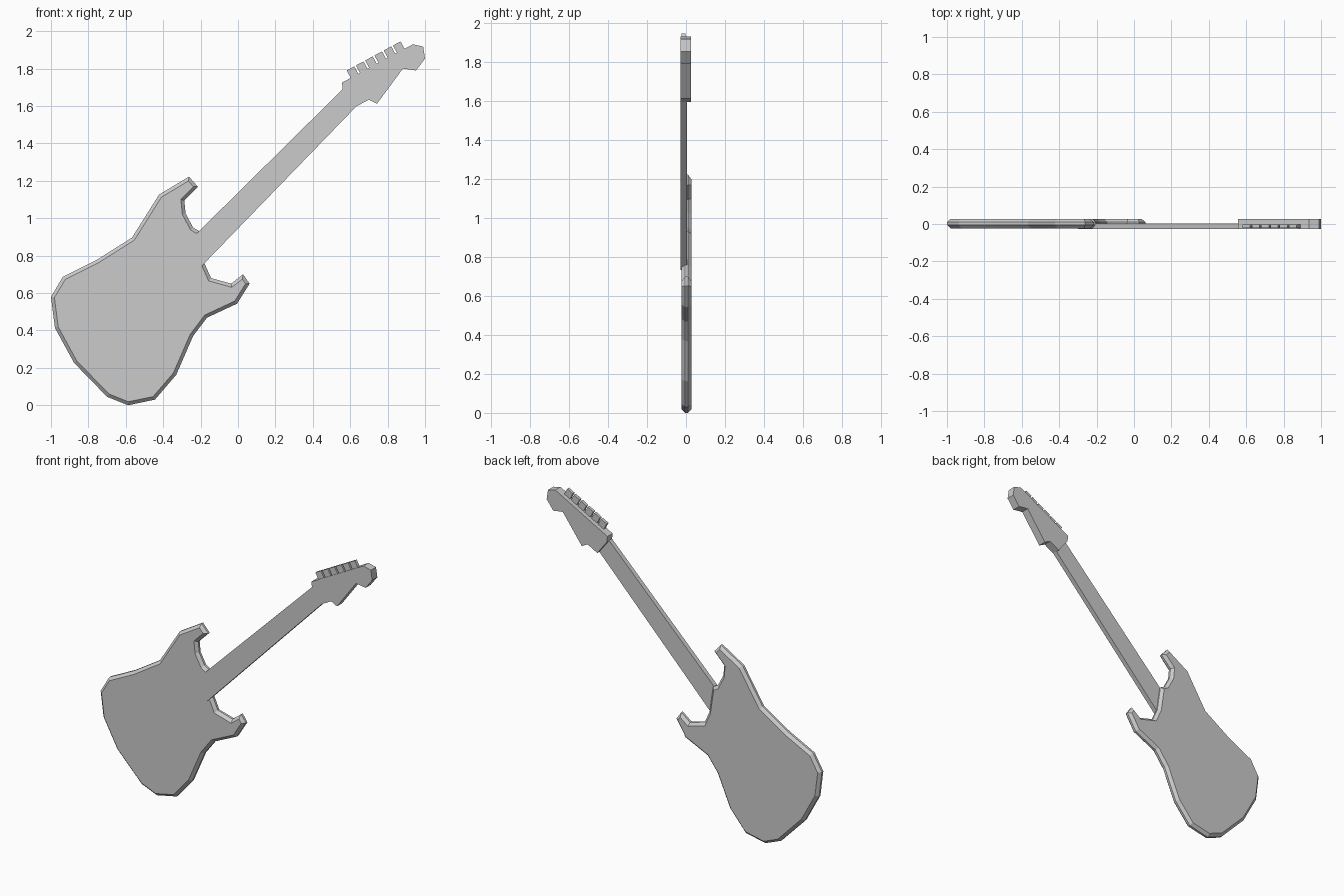
import bpy, bmesh, math


def slab(name, outline, y_front, y_back, chamfer=0.0):
    """Extrude an (x, z) outline along y, optionally chamfering both rims."""
    bm = bmesh.new()
    front = bm.faces.new([bm.verts.new((x, y_front, z)) for x, z in outline])
    ext = bmesh.ops.extrude_face_region(bm, geom=[front], use_keep_orig=True)
    verts = [g for g in ext["geom"] if isinstance(g, bmesh.types.BMVert)]
    bmesh.ops.translate(bm, verts=verts, vec=(0, y_back - y_front, 0))
    bmesh.ops.recalc_face_normals(bm, faces=bm.faces[:])
    if chamfer:
        rim = [e for e in bm.edges
               if abs(e.verts[0].co.y - e.verts[1].co.y) < 1e-5]
        bmesh.ops.bevel(bm, geom=rim, offset=chamfer, offset_type='OFFSET',
                        segments=1, affect='EDGES')
    mesh = bpy.data.meshes.new(name)
    bm.to_mesh(mesh)
    bm.free()
    obj = bpy.data.objects.new(name, mesh)
    bpy.context.collection.objects.link(obj)
    return obj


# Body with two horns and chamfered rims
slab("body", [
    (-0.262, 1.222), (-0.214, 1.168), (-0.287, 1.094), (-0.28, 1.025),
    (-0.24, 0.95), (-0.205, 0.93), (-0.18, 0.76), (-0.144, 0.68),
    (-0.037, 0.65), (0.027, 0.70), (0.062, 0.65), (-0.005, 0.543),
    (-0.166, 0.468), (-0.24, 0.37), (-0.33, 0.163), (-0.444, 0.03),
    (-0.588, 0.0), (-0.70, 0.045), (-0.877, 0.227), (-0.979, 0.414),
    (-1.0, 0.58), (-0.936, 0.687), (-0.754, 0.778), (-0.567, 0.896),
    (-0.422, 1.126)], -0.023, 0.028, 0.018)

# Tapered neck, overlapping the body and the headstock
slab("neck", [(-0.30, 0.84), (-0.205, 0.733), (0.635, 1.60), (0.56, 1.69)],
     -0.027, 0.004)

# Headstock
slab("headstock", [
    (0.56, 1.687), (0.556, 1.725), (0.936, 1.93), (0.99, 1.917),
    (1.0, 1.853), (0.952, 1.79), (0.882, 1.80), (0.743, 1.612),
    (0.70, 1.634), (0.63, 1.596)], -0.028, 0.026)

# Six tuning pegs along the upper headstock edge
ux, uz = 0.88, 0.475
for i in range(6):
    cx, cz = 0.625 + i * 0.0495, 1.757 + i * 0.0267
    corners = [(-0.023, 0.0), (0.023, 0.0), (0.023, 0.05), (-0.023, 0.05)]
    slab(f"tuning_peg_{i + 1}",
         [(cx + a * ux - b * uz, cz + a * uz + b * ux) for a, b in corners],
         -0.022, -0.002)
